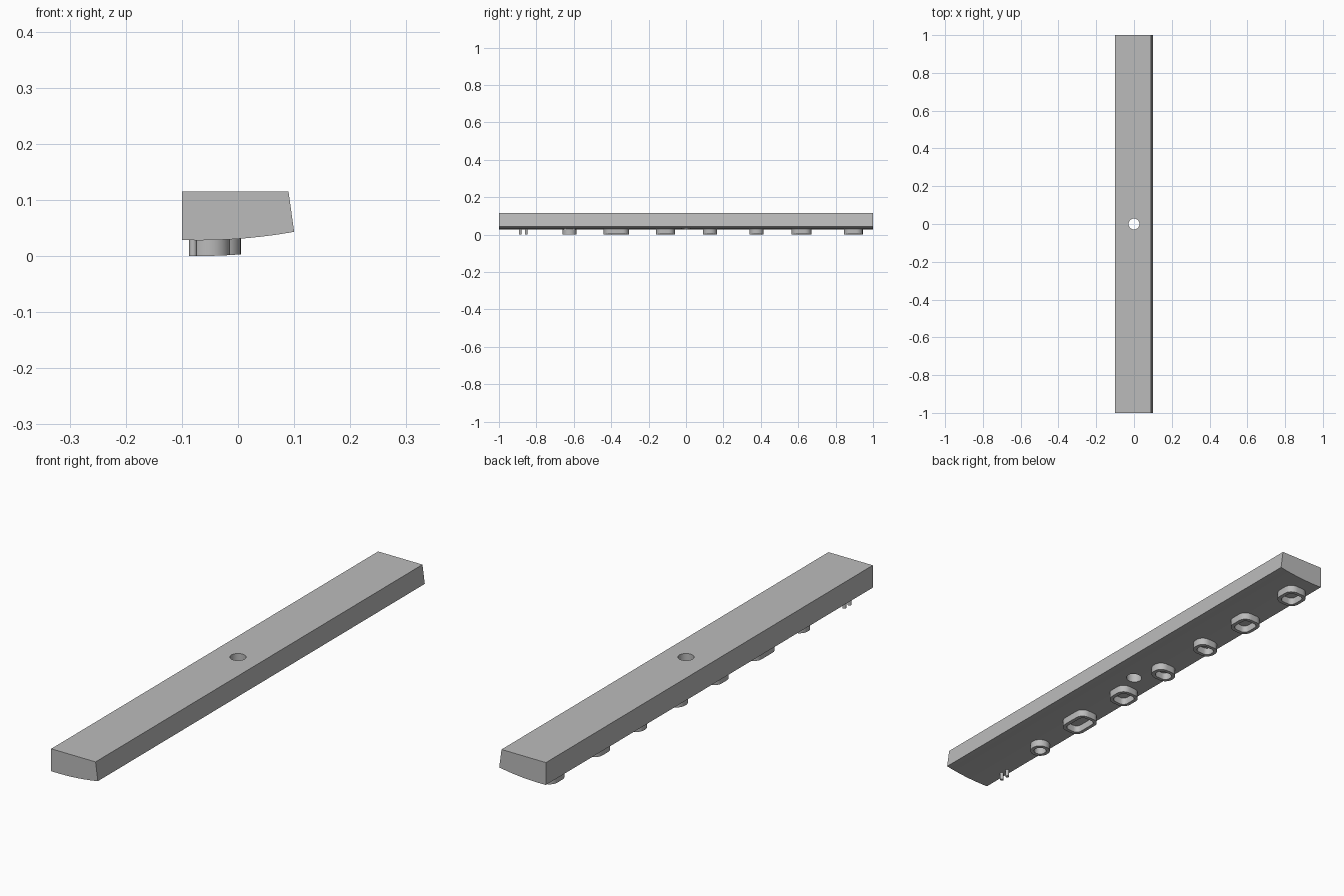
import bpy, bmesh, math

cube = bpy.data.objects.get("Cube")
if cube:
    bpy.data.objects.remove(cube, do_unlink=True)

grey = bpy.data.materials.new("plain_grey")
grey.use_nodes = True
grey.diffuse_color = (0.5, 0.5, 0.5, 1)
grey.node_tree.nodes["Principled BSDF"].inputs["Base Color"].default_value = (0.5, 0.5, 0.5, 1)

RELIEF = 0.028      # height of the raised details under the bar


def underside(x):
    """Height of the gently curved bottom face."""
    return RELIEF + 0.52 * (x + 0.07) ** 2


def finish(name, bm):
    bmesh.ops.recalc_face_normals(bm, faces=bm.faces)
    mesh = bpy.data.meshes.new(name)
    bm.to_mesh(mesh)
    bm.free()
    mesh.materials.append(grey)
    obj = bpy.data.objects.new(name, mesh)
    bpy.context.collection.objects.link(obj)
    return obj


def smooth(obj):
    bpy.ops.object.select_all(action='DESELECT')
    obj.select_set(True)
    bpy.context.view_layer.objects.active = obj
    bpy.ops.object.shade_smooth_by_angle(angle=math.radians(30))


def rounded_outline(cx, cy, hx, hy, radius, steps=8):
    """Rounded rectangle in plan, counter-clockwise."""
    points = []
    for corner, (sx, sy) in enumerate([(1, 1), (-1, 1), (-1, -1), (1, -1)]):
        for i in range(steps + 1):
            a = math.pi / 2 * (corner + i / steps)
            points.append((cx + sx * (hx - radius) + radius * math.cos(a),
                           cy + sy * (hy - radius) + radius * math.sin(a)))
    return points


def add_rim(name, x0, x1, y0, y1, radius, wall=0.014):
    """Hollow raised rim that follows the curve of the underside."""
    cx, cy, hx, hy = (x0 + x1) / 2, (y0 + y1) / 2, (x1 - x0) / 2, (y1 - y0) / 2
    outer = rounded_outline(cx, cy, hx, hy, radius)
    inner = rounded_outline(cx, cy, hx - wall, hy - wall, radius - wall)
    bm = bmesh.new()
    rings = [[bm.verts.new((x, y, underside(x) + dz)) for x, y in outline]
             for outline, dz in ((outer, 0.004), (outer, -RELIEF),
                                 (inner, -RELIEF), (inner, 0.004))]
    n = len(outer)
    for r in range(4):
        a, b = rings[r], rings[(r + 1) % 4]
        for i in range(n):
            j = (i + 1) % n
            bm.faces.new((a[i], a[j], b[j], b[i]))
    smooth(finish(name, bm))


# Bar: cross-section with curved bottom and leaning side, extruded along y
profile = [(-0.1, 0.115)]
profile += [(x, underside(x)) for x in (-0.1 + 0.2 * i / 16 for i in range(17))]
profile.append((0.09, 0.115))
bm = bmesh.new()
section = bm.faces.new([bm.verts.new((x, -1, z)) for x, z in profile])
extruded = bmesh.ops.extrude_face_region(bm, geom=[section])["geom"]
bmesh.ops.translate(bm, vec=(0, 2, 0),
                    verts=[v for v in extruded if isinstance(v, bmesh.types.BMVert)])
bar = finish("bar", bm)

# Round hole through the middle
bm = bmesh.new()
bmesh.ops.create_cone(bm, segments=40, radius1=0.029, radius2=0.029, depth=0.6, cap_ends=True)
cutter = finish("hole_cutter", bm)
cutter.hide_render = True
cut = bar.modifiers.new("hole", 'BOOLEAN')
cut.operation = 'DIFFERENCE'
cut.solver = 'EXACT'
cut.object = cutter
bpy.context.view_layer.objects.active = bar
bpy.ops.object.modifier_apply(modifier=cut.name)
bpy.data.objects.remove(cutter, do_unlink=True)
smooth(bar)

# Raised rims in a row along the underside
add_rim("round_rim", -0.087, -0.014, -0.66, -0.585, 0.036)
spans = [(-0.44, -0.305), (-0.16, -0.06), (0.09, 0.165),
         (0.34, 0.415), (0.565, 0.67), (0.845, 0.945)]
for number, (y0, y1) in enumerate(spans, 1):
    add_rim(f"oblong_rim_{number}", -0.087, 0.005, y0, y1, 0.034)

# Pair of small pins near the front end
for name, y in (("front_pin", -0.887), ("rear_pin", -0.855)):
    bm = bmesh.new()
    bmesh.ops.create_cone(bm, segments=16, radius1=0.007, radius2=0.007,
                          depth=RELIEF + 0.004, cap_ends=True)
    bmesh.ops.translate(bm, vec=(-0.08, y, (RELIEF + 0.004) / 2), verts=bm.verts)
    smooth(finish(name, bm))
